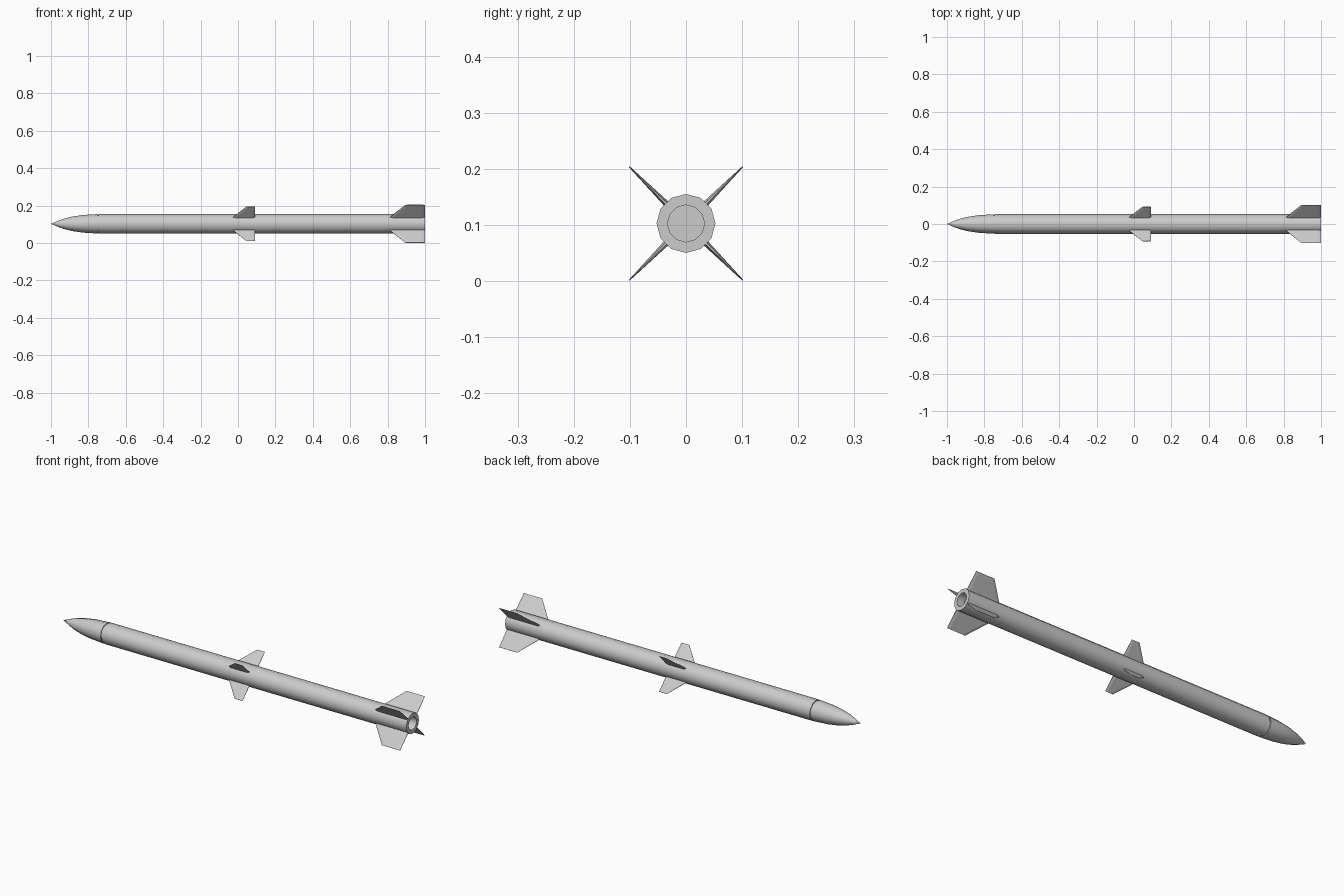
import bpy, bmesh
from math import cos, sin, pi, radians
from mathutils import Matrix, Vector

cube = bpy.data.objects.get("Cube")
if cube:
    bpy.data.objects.remove(cube, do_unlink=True)

SIDES = 12
R = 0.0525          # body radius
AXIS_Z = 0.103      # height of the long axis

grey = bpy.data.materials.new("light_grey")
grey.use_nodes = True
grey.diffuse_color = (0.6, 0.6, 0.6, 1)
grey.node_tree.nodes["Principled BSDF"].inputs["Base Color"].default_value = (0.6, 0.6, 0.6, 1)


def finish(name, bm, smooth_angle=None):
    bmesh.ops.recalc_face_normals(bm, faces=bm.faces)
    mesh = bpy.data.meshes.new(name)
    bm.to_mesh(mesh)
    bm.free()
    mesh.materials.append(grey)
    obj = bpy.data.objects.new(name, mesh)
    obj.location.z = AXIS_Z
    bpy.context.collection.objects.link(obj)
    if smooth_angle:
        bpy.ops.object.select_all(action='DESELECT')
        obj.select_set(True)
        bpy.context.view_layer.objects.active = obj
        bpy.ops.object.shade_smooth_by_angle(angle=radians(smooth_angle))
    return obj


def revolve(name, profile):
    """Turn (x, radius) points around the long axis; both ends lie on it."""
    bm = bmesh.new()
    rings = []
    for x, r in profile:
        n = SIDES if r > 0 else 1
        rings.append([bm.verts.new((x, r * cos(2 * pi * i / SIDES), r * sin(2 * pi * i / SIDES)))
                      for i in range(n)])
    for a, b in zip(rings, rings[1:]):
        for i in range(SIDES):
            j = (i + 1) % SIDES
            quad = [a[i % len(a)], a[j % len(a)], b[j % len(b)], b[i % len(b)]]
            bm.faces.new(list(dict.fromkeys(quad)))
    return finish(name, bm, 40)


def fin_set(name, root, tip, root_r, tip_r, root_t, tip_t, bevel):
    """Four tapered fins; root and tip are (front x, back x)."""
    bm = bmesh.new()
    for k in range(4):
        turn = Matrix.Rotation(pi / 4 + k * pi / 2, 4, 'X')
        loops = []
        for (x0, x1), r, t in ((root, root_r, root_t), (tip, tip_r, tip_t)):
            section = [(x0, 0.3 * t), (x0 + bevel, t), (x1 - bevel, t), (x1, 0.3 * t)]
            section += [(x, -h) for x, h in reversed(section)]
            loops.append([bm.verts.new(turn @ Vector((x, r, h))) for x, h in section])
        low, high = loops
        n = len(low)
        bm.faces.new(low)
        bm.faces.new(high)
        for i in range(n):
            j = (i + 1) % n
            bm.faces.new((low[i], low[j], high[j], high[i]))
    return finish(name, bm)


# Pointed nose
revolve("nose_cone", [(-1, 0), (-0.965, 0.015), (-0.93, 0.028), (-0.885, 0.039),
                      (-0.83, 0.047), (-0.752, 0.052), (-0.752, 0)])

# Narrow recessed joint behind the nose
revolve("nose_joint", [(-0.756, 0), (-0.756, 0.048), (-0.74, 0.048), (-0.74, 0)])

# Long tube with a recessed exhaust at the back
revolve("body_tube", [(-0.745, 0), (-0.745, R), (1, R), (1, 0.033), (0.96, 0.033), (0.96, 0)])

# Fins
fin_set("middle_fins", (-0.031, 0.09), (0.045, 0.09), 0.045, 0.13, 0.0055, 0.001, 0.012)
fin_set("tail_fins", (0.808, 1), (0.895, 1), 0.045, 0.1435, 0.0055, 0.001, 0.015)
